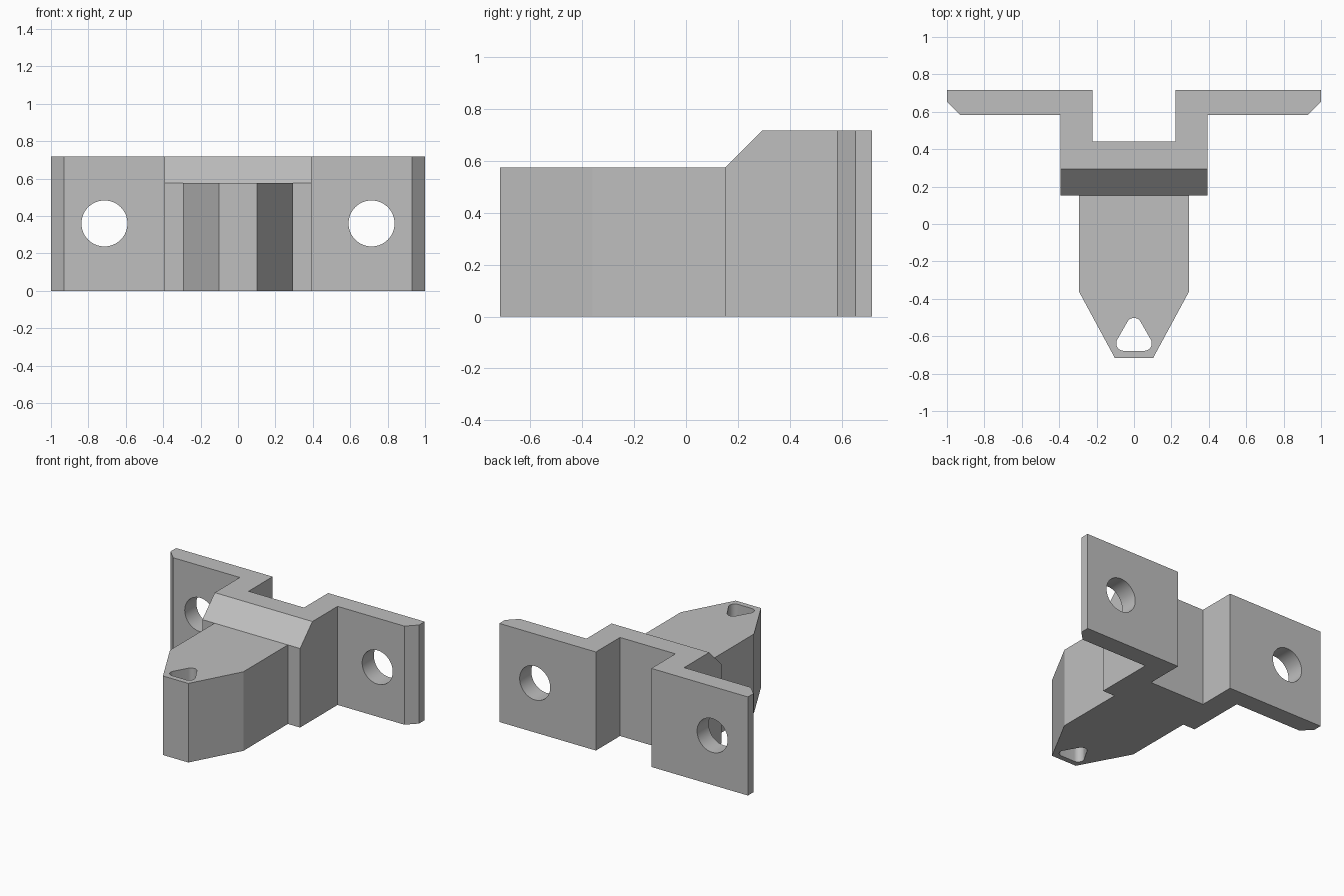
import bpy, bmesh
from math import cos, sin, pi, radians
from mathutils import Matrix, Vector

cube = bpy.data.objects.get("Cube")
if cube:
    bpy.data.objects.remove(cube, do_unlink=True)

grey = bpy.data.materials.new("plain_grey")
grey.use_nodes = True
grey.diffuse_color = (0.52, 0.52, 0.52, 1)
grey.node_tree.nodes["Principled BSDF"].inputs["Base Color"].default_value = (0.52, 0.52, 0.52, 1)


def prism(name, outline, low, high, turn=Matrix()):
    """Extrude a flat outline from low to high along local z, then turn it."""
    bm = bmesh.new()
    face = bm.faces.new([bm.verts.new((x, y, low)) for x, y in outline])
    top = bmesh.ops.extrude_face_region(bm, geom=[face])["geom"]
    bmesh.ops.translate(bm, vec=(0, 0, high - low),
                        verts=[v for v in top if isinstance(v, bmesh.types.BMVert)])
    bm.transform(turn)
    bmesh.ops.recalc_face_normals(bm, faces=bm.faces)
    mesh = bpy.data.meshes.new(name)
    bm.to_mesh(mesh)
    bm.free()
    mesh.materials.append(grey)
    obj = bpy.data.objects.new(name, mesh)
    bpy.context.collection.objects.link(obj)
    return obj


def arc(cx, cy, radius, start, end, steps):
    angles = [radians(start + (end - start) * i / steps) for i in range(steps + 1)]
    return [(cx + radius * cos(a), cy + radius * sin(a)) for a in angles]


def cut(body, cutter):
    cutter.hide_render = True
    mod = body.modifiers.new("cut", 'BOOLEAN')
    mod.operation = 'DIFFERENCE'
    mod.solver = 'EXACT'
    mod.object = cutter
    bpy.context.view_layer.objects.active = body
    bpy.ops.object.modifier_apply(modifier=mod.name)
    bpy.data.objects.remove(cutter, do_unlink=True)


# Bracket: half outline seen from above, mirrored across x
HEIGHT, STEP = 0.717, 0.575
half = [(0.102, -0.717), (0.295, -0.36), (0.295, 0.152), (0.393, 0.152),
        (0.393, 0.583), (0.93, 0.583), (1, 0.653), (1, 0.722 - 0.005),
        (0.223, 0.717), (0.223, 0.44)]
bracket = prism("mounting_bracket", half + [(-x, y) for x, y in reversed(half)], 0, HEIGHT)

# Lower the nose and slope the front of the raised block
rise = HEIGHT - STEP
wedge = [(-1, STEP), (0.152, STEP), (0.152 + 2 * rise, STEP + 2 * rise), (-1, STEP + 2 * rise)]
to_side = Matrix(((0, 0, 1, 0), (1, 0, 0, 0), (0, 1, 0, 0), (0, 0, 0, 1)))
cut(bracket, prism("nose_cutter", wedge, -0.6, 0.6, to_side))

# Round bolt holes through the flanges
to_front = Matrix.Rotation(pi / 2, 4, 'X')
for side in (-1, 1):
    circle = arc(side * 0.714, 0.36, 0.123, 0, 360, 64)[:-1]
    cut(bracket, prism("bolt_hole_cutter", circle, -1, -0.5, to_front))

# Rounded triangular hole through the nose tip
triangle = (arc(0.055, -0.638, 0.04, -90, 30, 10) + arc(0, -0.542, 0.04, 30, 150, 10)
            + arc(-0.055, -0.638, 0.04, 150, 270, 10))
cut(bracket, prism("nose_hole_cutter", triangle, -0.2, 1))

# Smooth hole walls, sharp edges elsewhere
bpy.ops.object.select_all(action='DESELECT')
bracket.select_set(True)
bpy.context.view_layer.objects.active = bracket
bpy.ops.object.shade_smooth_by_angle(angle=radians(25))
